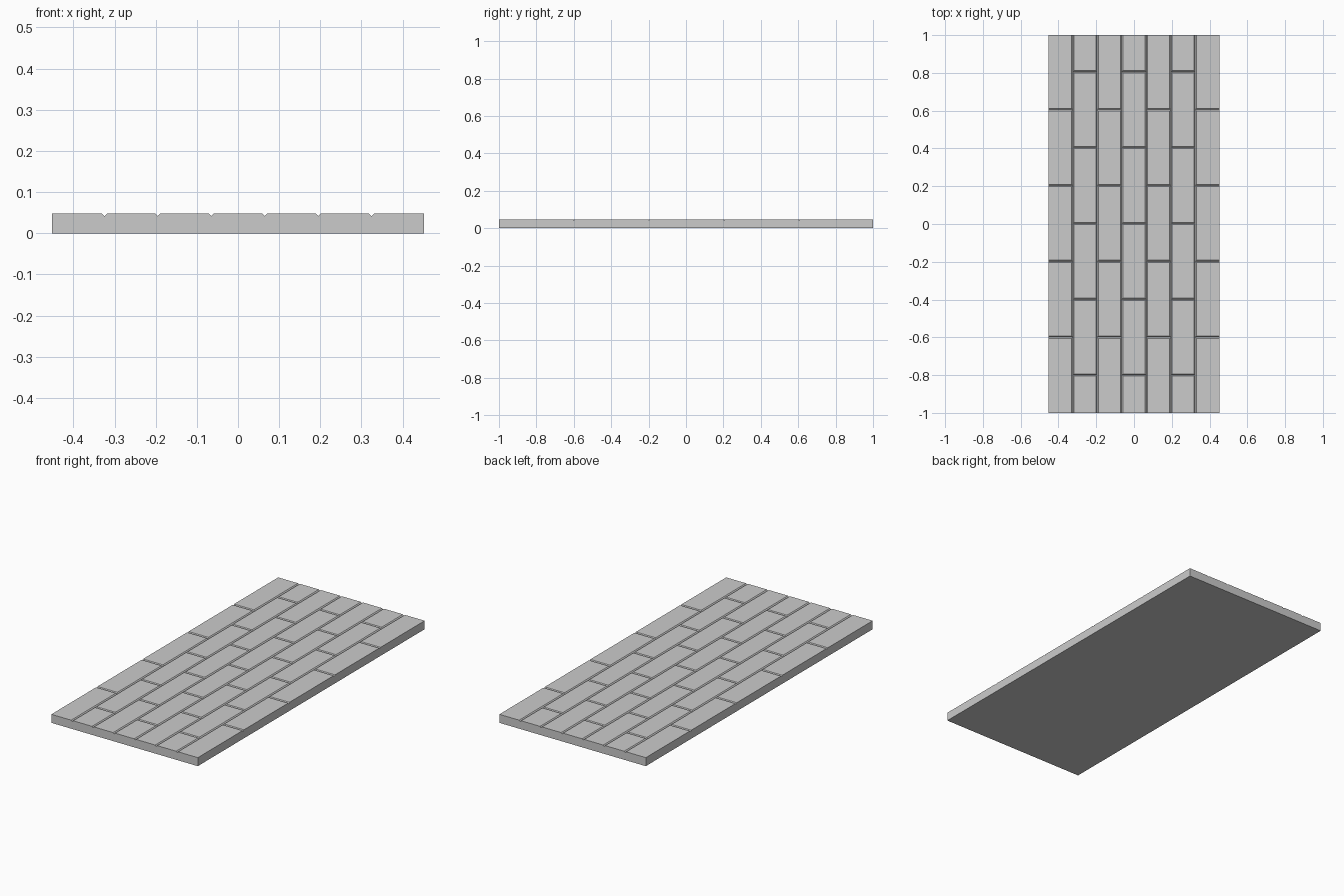
import bpy, bmesh

if "Cube" in bpy.data.objects:
    bpy.data.objects.remove(bpy.data.objects["Cube"])

HX, HY = 0.452, 1.0        # half width and half length of the slab
TOP, FLOOR = 0.0475, 0.0415  # top surface and bottom of the V grooves
G = 0.006                  # half width of a groove

columns = [-HX, -0.324, -0.195, -0.065, 0.065, 0.195, 0.324, HX]
outer_joints = [-HY] + [0.003 + 0.4015 * (i - 1.5) for i in range(4)] + [HY]
inner_joints = [-HY] + [0.003 + 0.4015 * (i - 2) for i in range(5)] + [HY]

bm = bmesh.new()


def ring(x0, x1, y0, y1, z):
    return [bm.verts.new((x, y, z)) for x, y in ((x0, y0), (x1, y0), (x1, y1), (x0, y1))]


def skirt(low, high):
    for i in range(4):
        j = (i + 1) % 4
        bm.faces.new((low[i], low[j], high[j], high[i]))


def plank(x0, x1, y0, y1):
    # chamfer only the sides that meet a neighbouring plank
    def inset(v, limit, sign):
        return v if abs(abs(v) - limit) < 1e-6 else v + sign * G
    low = ring(x0, x1, y0, y1, FLOOR)
    high = ring(inset(x0, HX, 1), inset(x1, HX, -1),
                inset(y0, HY, 1), inset(y1, HY, -1), TOP)
    skirt(low, high)
    bm.faces.new(high)


# slab body, open where the planks cover it
bottom = ring(-HX, HX, -HY, HY, 0)
skirt(bottom, ring(-HX, HX, -HY, HY, FLOOR))
bm.faces.new(bottom[::-1])

# planks in staggered columns
for c in range(7):
    joints = inner_joints if c % 2 else outer_joints
    for y0, y1 in zip(joints, joints[1:]):
        plank(columns[c], columns[c + 1], y0, y1)

bmesh.ops.remove_doubles(bm, verts=bm.verts, dist=1e-5)
mesh = bpy.data.meshes.new("planked_slab")
bm.to_mesh(mesh)
bm.free()
slab = bpy.data.objects.new("planked_slab", mesh)
bpy.context.collection.objects.link(slab)
